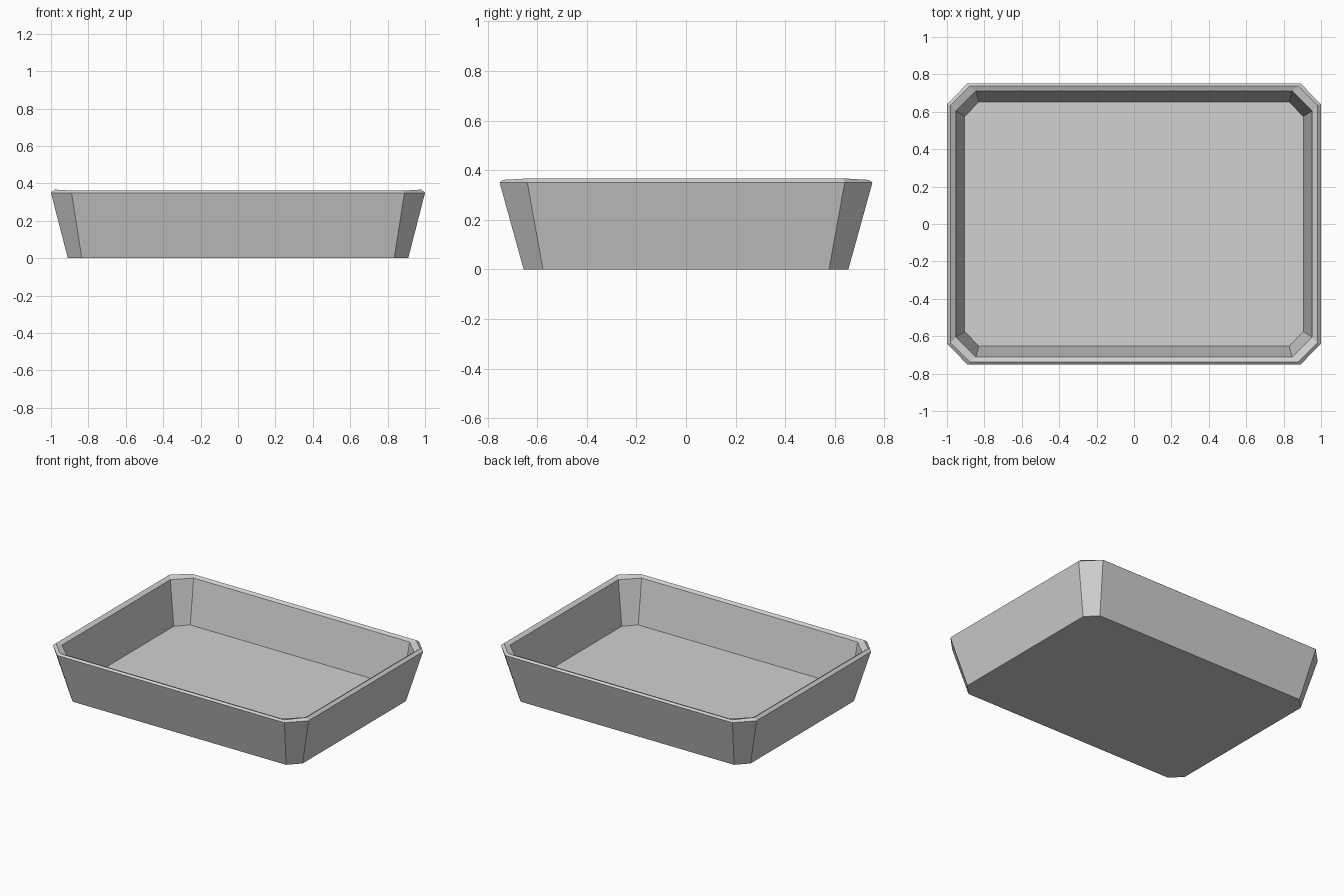
import bpy
import bmesh

cube = bpy.data.objects.get("Cube")
if cube:
    bpy.data.objects.remove(cube, do_unlink=True)

# One plain grey for the whole tray
grey = bpy.data.materials.new("light_grey")
grey.use_nodes = True
colour = (0.64, 0.64, 0.64, 1)
grey.diffuse_color = colour
grey.node_tree.nodes["Principled BSDF"].inputs["Base Color"].default_value = colour


def ring(bm, hx, hy, cx, cy, z_side, z_end):
    """Rectangle with cut corners: half sizes hx, hy; straight edges reach cx, cy."""
    corners = []
    for sx, sy in ((1, 1), (-1, 1), (-1, -1), (1, -1)):
        pair = [(sx * hx, sy * cy, z_end), (sx * cx, sy * hy, z_side)]
        corners += pair if sx * sy > 0 else pair[::-1]
    return [bm.verts.new(c) for c in corners]


# Rings from the underside, up the outer wall, over the rim, down to the floor
profile = [
    (0.91, 0.655, 0.835, 0.577, 0, 0),
    (1.0, 0.752, 0.89, 0.64, 0.35, 0.35),
    (0.98, 0.738, 0.877, 0.635, 0.361, 0.367),
    (0.953, 0.711, 0.845, 0.605, 0.35, 0.35),
    (0.905, 0.652, 0.83, 0.575, 0.045, 0.045),
]

bm = bmesh.new()
rings = [ring(bm, *p) for p in profile]
for low, high in zip(rings, rings[1:]):
    for i in range(len(low)):
        j = (i + 1) % len(low)
        bm.faces.new((low[i], low[j], high[j], high[i]))

# Underside and inner floor
bm.faces.new(rings[0][::-1])
bm.faces.new(rings[-1])
bmesh.ops.recalc_face_normals(bm, faces=bm.faces)

mesh = bpy.data.meshes.new("tray")
bm.to_mesh(mesh)
bm.free()
mesh.materials.append(grey)
tray = bpy.data.objects.new("tray", mesh)
bpy.context.collection.objects.link(tray)
